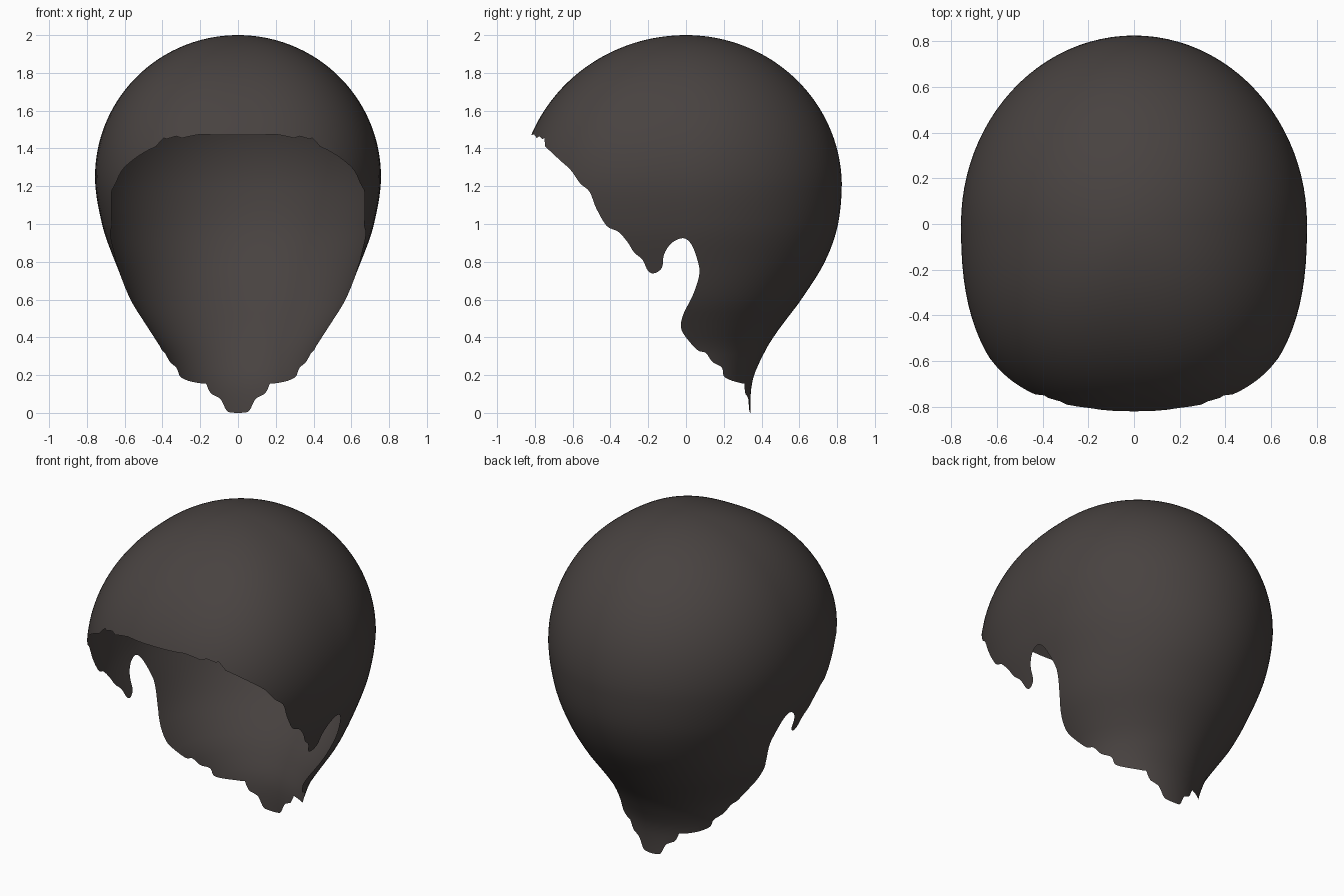
import bpy, bmesh, math
from mathutils import Vector

cube = bpy.data.objects.get("Cube")
if cube:
    bpy.data.objects.remove(cube, do_unlink=True)

SEGMENTS, ROWS = 96, 72

# Lower head profile: height, half width, back depth, front depth
LOWER = [(-.1, .35, .34, .4), (.16, .365, .35, .42), (.33, .405, .42, .48),
         (.44, .47, .49, .55), (.6, .57, .61, .7), (.8, .653, .735, .81),
         (1, .72, .805, .87), (1.25, .757, .825, .885)]

# Hairline seen from the side: brow, temple, sideburn, ear notch, nape
BROW = [(-1.2, 1.47), (-.82, 1.47), (-.805, 1.475), (-.79, 1.455),
        (-.775, 1.465), (-.76, 1.45), (-.75, 1.455)]
SIDE = [(-.745, 1.41), (-.67, 1.34), (-.61, 1.285), (-.56, 1.215), (-.51, 1.17),
        (-.476, 1.085), (-.42, .99), (-.36, .96), (-.31, .905), (-.275, .85),
        (-.23, .81), (-.2, .75), (-.165, .74), (-.127, .77), (-.116, .84),
        (-.075, .9), (-.015, .925), (.03, .89), (.063, .8), (.07, .73),
        (.037, .625), (-.015, .52), (-.026, .45), (0, .4), (.06, .333),
        (.105, .317), (.14, .27), (.19, .24), (.2, .195), (.245, .17), (.31, .153)]

# Half of the nape point seen from the front
NAPE = [(.17, .155), (.145, .105), (.12, .09), (.09, .07), (.06, .012), (.03, .002)]


def smooth_path(points, steps=4):
    """Catmull-Rom curve through 2D points."""
    pts = [Vector(p) for p in points]
    pts = [pts[0]] + pts + [pts[-1]]
    path = []
    for a, b, c, d in zip(pts, pts[1:], pts[2:], pts[3:]):
        for i in range(steps):
            t = i / steps
            path.append(b + .5 * t * ((c - a) + t * ((2*a - 5*b + 4*c - d)
                        + t * (3*b - a - 3*c + d))))
    return [tuple(p) for p in path] + [tuple(pts[-1])]


def lower_size(z):
    """Hermite interpolation of the lower profile."""
    def slope(i, k):
        lo, hi = LOWER[max(i - 1, 0)], LOWER[min(i + 1, len(LOWER) - 1)]
        return (hi[k] - lo[k]) / (hi[0] - lo[0])
    i = max(j for j in range(len(LOWER) - 1) if LOWER[j][0] <= z + 1e-6)
    a, b = LOWER[i], LOWER[i + 1]
    h = b[0] - a[0]
    t = (z - a[0]) / h
    last = i + 1 == len(LOWER) - 1
    return [(1 + 2*t) * (1 - t)**2 * a[k] + t * (1 - t)**2 * h * slope(i, k)
            + t*t * (3 - 2*t) * b[k]
            + t*t * (t - 1) * h * (0 if last else slope(i + 1, k))
            for k in (1, 2, 3)]


def dome(z, base, radius):
    u = max(0, (z - base) / (2 - base))
    return radius * math.sqrt(max(0, 1 - u * u))


def section_size(z):
    if z < 1.25:
        width, back, front = lower_size(z)
    else:
        width = dome(z, 1.25, .757)
    if z >= 1.2:
        back = dome(z, 1.2, .825)
    if z >= 1.15:
        front = dome(z, 1.15, .885)
    return width, back, front


def make_object(name, bm):
    bmesh.ops.recalc_face_normals(bm, faces=bm.faces[:])
    mesh = bpy.data.meshes.new(name)
    bm.to_mesh(mesh)
    bm.free()
    obj = bpy.data.objects.new(name, mesh)
    bpy.context.collection.objects.link(obj)
    return obj


def make_head():
    """Closed head form: round at the back, squarer at the front."""
    bm = bmesh.new()
    rings = []
    for row in range(ROWS):
        z = -.1 + 2.1 * math.sin(math.pi / 2 * (row / ROWS))
        width, back, front = section_size(z)
        ring = []
        for s in range(SEGMENTS):
            angle = math.tau * s / SEGMENTS
            sx, cy = math.sin(angle), math.cos(angle)
            power = 1 if cy > 0 else 2 / 2.5
            x = math.copysign(abs(sx)**power, sx) * width
            y = math.copysign(abs(cy)**power, cy) * (back if cy > 0 else front)
            ring.append(bm.verts.new((x, y, z)))
        rings.append(ring)
    crown = bm.verts.new((0, 0, 2))
    bm.faces.new(rings[0])
    for s in range(SEGMENTS):
        n = (s + 1) % SEGMENTS
        for low, high in zip(rings, rings[1:]):
            bm.faces.new((low[s], low[n], high[n], high[s]))
        bm.faces.new((rings[-1][s], rings[-1][n], crown))
    return make_object("hair_cap", bm)


def make_cutter(name, outline, place, direction):
    bm = bmesh.new()
    face = bm.faces.new([bm.verts.new(place(a, b)) for a, b in outline])
    result = bmesh.ops.extrude_face_region(bm, geom=[face])
    verts = [v for v in result["geom"] if isinstance(v, bmesh.types.BMVert)]
    bmesh.ops.translate(bm, verts=verts, vec=direction)
    obj = make_object(name, bm)
    obj.hide_render = True
    return obj


# Head form trimmed along the hairline and the nape
hair = make_head()
side_outline = BROW + smooth_path(SIDE) + [(.31, -.4), (-1.2, -.4)]
nape_curve = smooth_path(NAPE + [(0, 0)] + [(-x, z) for x, z in reversed(NAPE)])
nape_outline = [(.6, .155)] + nape_curve + [(-.6, .155), (-.6, -.5), (.6, -.5)]
cutters = [
    make_cutter("hairline_cutter", side_outline, lambda y, z: (-1.5, y, z), (3, 0, 0)),
    make_cutter("nape_cutter", nape_outline, lambda x, z: (x, -1.4, z), (0, 3, 0)),
]
bpy.context.view_layer.objects.active = hair
for cutter in cutters:
    trim = hair.modifiers.new("trim", 'BOOLEAN')
    trim.operation, trim.solver, trim.object = 'DIFFERENCE', 'EXACT', cutter
    bpy.ops.object.modifier_apply(modifier=trim.name)
    bpy.data.objects.remove(cutter, do_unlink=True)

# Remove the flat cut walls to leave an open, thin shell
bm = bmesh.new()
bm.from_mesh(hair.data)
bm.normal_update()
walls = [f for f in bm.faces if f.calc_center_median().z < 1.6 and
         (abs(f.normal.x) < 1e-4 or
          (abs(f.normal.y) < 1e-4 and f.calc_center_median().z < .3))]
bmesh.ops.delete(bm, geom=walls, context='FACES')
bm.to_mesh(hair.data)
bm.free()

# Dark hair colour
colour = (.065, .055, .052, 1)
material = bpy.data.materials.new("dark_hair")
material.use_nodes = True
material.diffuse_color = colour
shader = material.node_tree.nodes["Principled BSDF"]
shader.inputs["Base Color"].default_value = colour
hair.data.materials.clear()
hair.data.materials.append(material)
for polygon in hair.data.polygons:
    polygon.material_index = 0
    polygon.use_smooth = True
